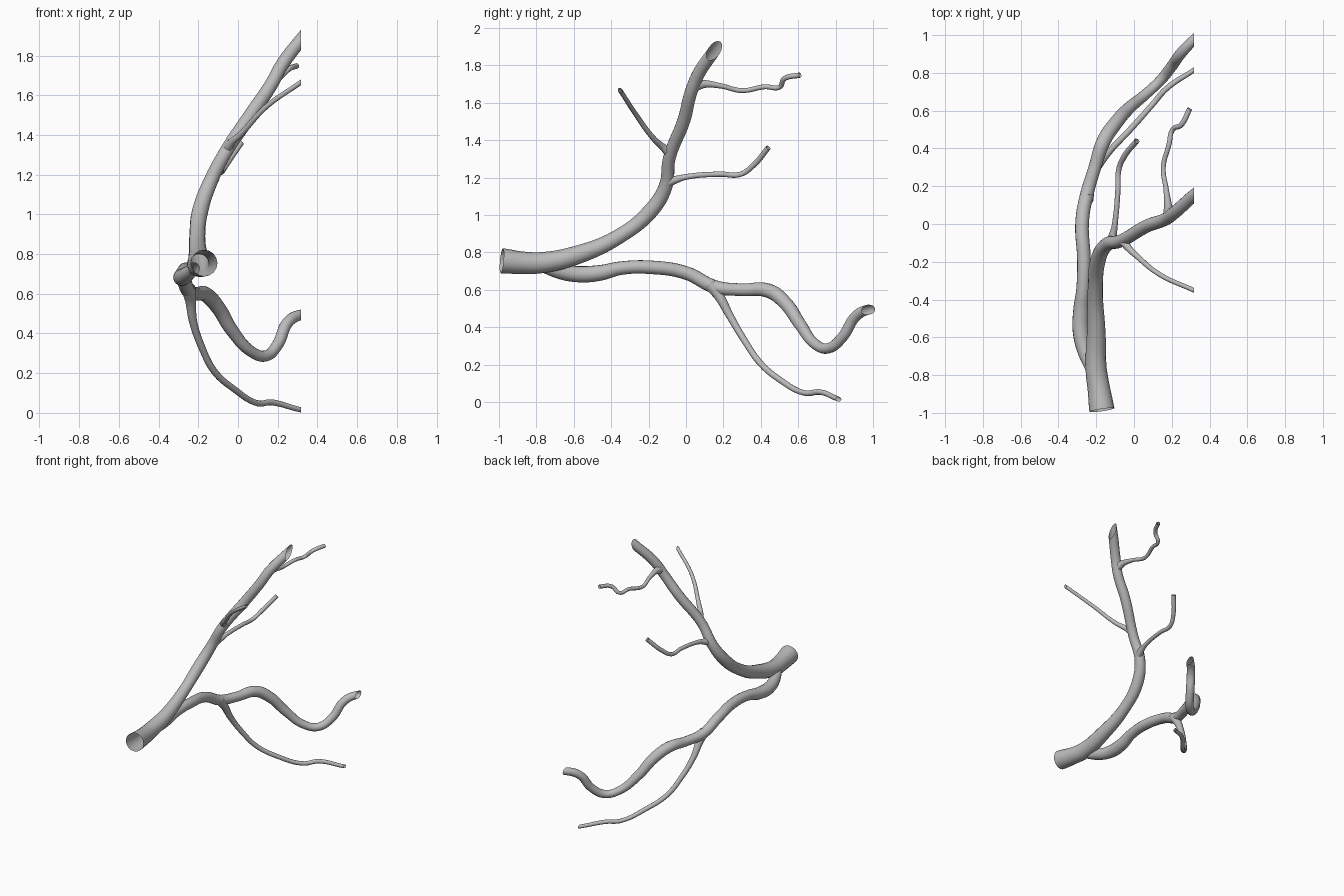
import bpy
import bmesh

default_cube = bpy.data.objects.get("Cube")
if default_cube:
    bpy.data.objects.remove(default_cube, do_unlink=True)

SIDE_LIMIT = 0.318  # the outer ends are sliced off flat at this x

grey = bpy.data.materials.new("vessel grey")
grey.use_nodes = True
grey.diffuse_color = (0.5, 0.5, 0.5, 1)
grey.node_tree.nodes["Principled BSDF"].inputs["Base Color"].default_value = (0.5, 0.5, 0.5, 1)


def make_vessel(name, points, sides=6):
    """Open tube through points of (x, y, z, radius), sliced at the side limit."""
    curve = bpy.data.curves.new(name + "_path", "CURVE")
    curve.dimensions = "3D"
    curve.bevel_depth = 1.0
    curve.bevel_resolution = sides
    curve.resolution_u = 8
    curve.use_fill_caps = False
    spline = curve.splines.new("BEZIER")
    spline.radius_interpolation = "CARDINAL"
    spline.bezier_points.add(len(points) - 1)
    for knot, (x, y, z, radius) in zip(spline.bezier_points, points):
        knot.co = (x, y, z)
        knot.radius = radius
    for knot in spline.bezier_points:
        knot.handle_left_type = "AUTO"
        knot.handle_right_type = "AUTO"

    # turn the path into a mesh
    path = bpy.data.objects.new(name + "_path", curve)
    bpy.context.collection.objects.link(path)
    depsgraph = bpy.context.evaluated_depsgraph_get()
    mesh = bpy.data.meshes.new_from_object(path.evaluated_get(depsgraph))
    bpy.data.objects.remove(path, do_unlink=True)
    bpy.data.curves.remove(curve)

    # slice the outer end and leave it open
    bm = bmesh.new()
    bm.from_mesh(mesh)
    bmesh.ops.bisect_plane(
        bm, geom=bm.verts[:] + bm.edges[:] + bm.faces[:],
        plane_co=(SIDE_LIMIT, 0, 0), plane_no=(1, 0, 0), clear_outer=True)
    for face in bm.faces:
        face.smooth = True
        face.material_index = 0
    bm.to_mesh(mesh)
    bm.free()

    mesh.name = name
    mesh.materials.clear()
    mesh.materials.append(grey)
    vessel = bpy.data.objects.new(name, mesh)
    bpy.context.collection.objects.link(vessel)
    return vessel


# wide inlet that continues into the rising vessel
make_vessel("trunk_and_upper_vessel", [
    (-.17, -.985, .755, .067), (-.185, -.88, .745, .06), (-.20, -.77, .745, .056),
    (-.20, -.57, .79, .049), (-.205, -.35, .89, .04), (-.19, -.19, 1.02, .041),
    (-.145, -.11, 1.15, .037), (-.07, -.09, 1.3, .034), (.07, -.01, 1.51, .035),
    (.165, .025, 1.65, .034), (.22, .065, 1.75, .034), (.31, .145, 1.87, .033),
    (.38, .2, 1.95, .033),
])

# winding vessel that leaves the trunk low down
make_vessel("lower_vessel", [
    (-.22, -.78, .73, .03), (-.255, -.69, .70, .038), (-.28, -.58, .683, .043),
    (-.28, -.46, .69, .042), (-.27, -.35, .715, .036), (-.265, -.19, .72, .036),
    (-.275, 0, .69, .036), (-.25, .155, .615, .036), (-.21, .29, .6, .034),
    (-.16, .44, .595, .038), (-.10, .53, .53, .037), (-.03, .61, .415, .033),
    (.065, .69, .31, .028), (.14, .76, .287, .028), (.2, .835, .345, .029),
    (.25, .905, .455, .029), (.31, .968, .492, .027), (.37, 1.02, .49, .027),
])

# thin side branches, each flared where it joins its parent
make_vessel("lower_side_branch", [
    (-.25, .13, .63, .036), (-.24, .175, .57, .028), (-.226, .235, .46, .021),
    (-.18, .315, .325, .018), (-.12, .395, .21, .017), (-.02, .5, .12, .016),
    (.10, .635, .048, .015), (.17, .715, .053, .015), (.31, .81, .017, .013),
    (.4, .87, 0, .013),
], sides=4)

make_vessel("upper_back_branch", [
    (-.13, -.11, 1.17, .03), (-.11, -.05, 1.19, .02), (-.1, .01, 1.205, .015),
    (-.085, .18, 1.218, .014), (-.08, .29, 1.217, .014), (-.05, .36, 1.265, .015),
    (.015, .44, 1.36, .015),
], sides=4)

make_vessel("upper_front_branch", [
    (-.06, -.075, 1.32, .03), (-.035, -.12, 1.36, .02), (.015, -.17, 1.405, .015),
    (.14, -.27, 1.54, .013), (.31, -.348, 1.66, .012), (.4, -.39, 1.72, .012),
], sides=4)

make_vessel("tip_back_branch", [
    (.185, .045, 1.69, .03), (.18, .1, 1.7, .021), (.17, .185, 1.69, .014),
    (.155, .3, 1.665, .013), (.185, .42, 1.685, .013), (.205, .5, 1.683, .013),
    (.25, .525, 1.728, .014), (.295, .61, 1.748, .014),
], sides=4)
